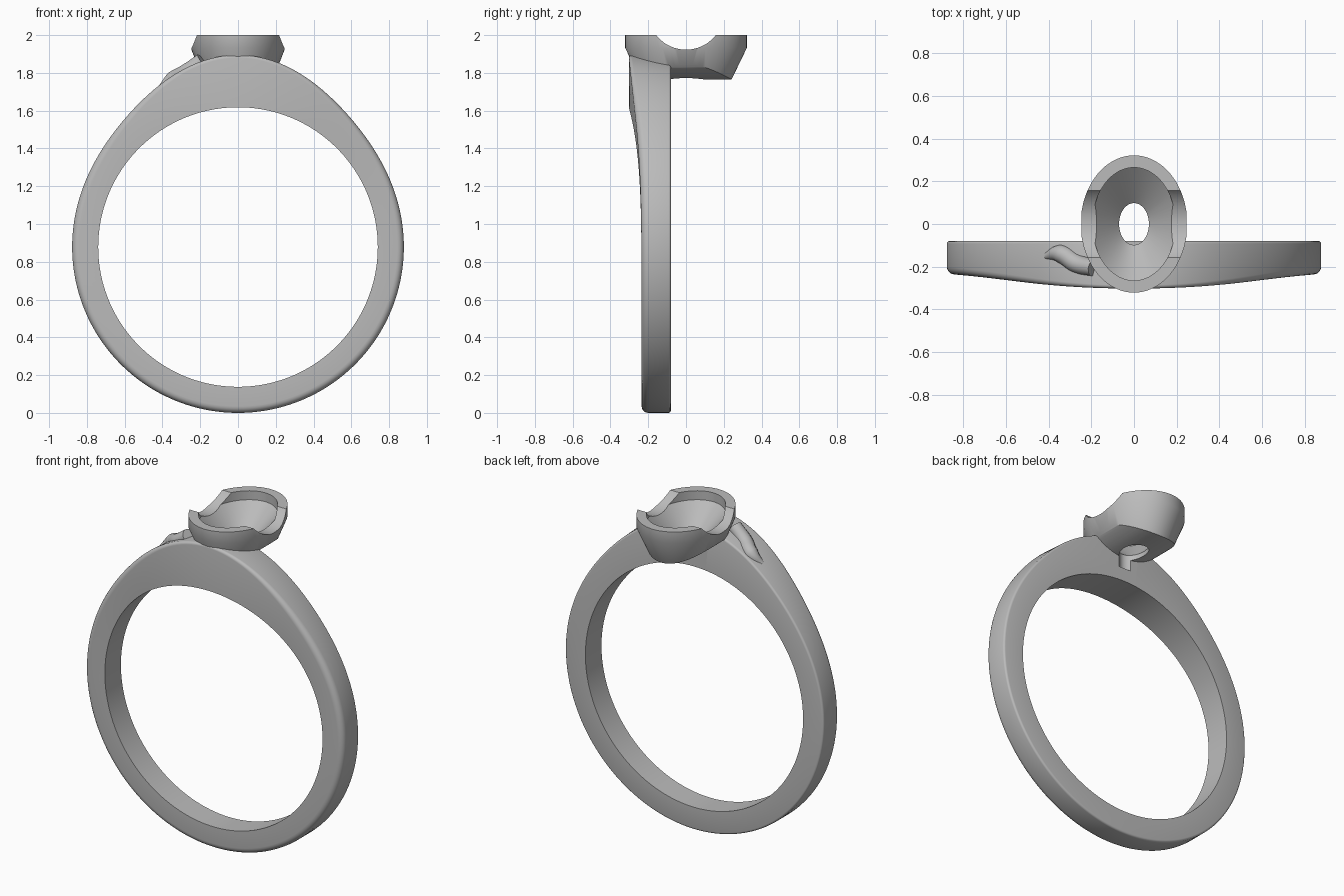
import bpy, bmesh, math
from math import sin, cos, pi, radians
from mathutils import Matrix, Vector

cube = bpy.data.objects.get("Cube")
if cube:
    bpy.data.objects.remove(cube)

metal = bpy.data.materials.new("grey metal")
metal.use_nodes = True
GREY = (0.5, 0.5, 0.5, 1)
metal.diffuse_color = GREY
metal.node_tree.nodes["Principled BSDF"].inputs["Base Color"].default_value = GREY


def make(name, bm):
    bmesh.ops.recalc_face_normals(bm, faces=bm.faces)
    mesh = bpy.data.meshes.new(name)
    bm.to_mesh(mesh)
    bm.free()
    obj = bpy.data.objects.new(name, mesh)
    bpy.context.collection.objects.link(obj)
    mesh.materials.append(metal)
    return obj


def bridge(bm, rings, closed):
    """Skin a list of vertex loops with quads."""
    count = len(rings) if closed else len(rings) - 1
    for i in range(count):
        a, b = rings[i], rings[(i + 1) % len(rings)]
        for j in range(len(a)):
            k = (j + 1) % len(a)
            bm.faces.new((a[j], a[k], b[k], b[j]))
    if not closed:
        bm.faces.new(rings[0])
        bm.faces.new(rings[-1])


def oval_solid(name, levels, sides=96):
    """Stack of ovals given as (x radius, y radius, z)."""
    bm = bmesh.new()
    rings = [[bm.verts.new((rx * cos(2 * pi * j / sides), ry * sin(2 * pi * j / sides), z))
              for j in range(sides)] for rx, ry, z in levels]
    bridge(bm, rings, False)
    return make(name, bm)


def rod(name, radius, z, axis):
    bm = bmesh.new()
    turn = Matrix.Rotation(pi / 2, 4, axis)
    bmesh.ops.create_cone(bm, cap_ends=True, segments=128, radius1=radius, radius2=radius,
                          depth=1, matrix=Matrix.Translation((0, 0, z)) @ turn)
    return make(name, bm)


def boolean(obj, tool, operation):
    mod = obj.modifiers.new("cut", "BOOLEAN")
    mod.object, mod.operation, mod.solver = tool, operation, "EXACT"
    activate(obj)
    bpy.ops.object.modifier_apply(modifier=mod.name)


def activate(obj):
    bpy.ops.object.select_all(action="DESELECT")
    obj.select_set(True)
    bpy.context.view_layer.objects.active = obj


# Band: a rounded section swept round the finger, swelling towards the top
CENTRE, INNER, OUTER, BACK = 0.878, 0.74, 0.878, -0.08


def band_section(t):
    rise = (0.5 + 0.5 * cos(t))
    swell = rise ** 12
    outer = OUTER + 0.139 * swell
    front = -0.235 - 0.068 * rise ** 6
    fillet = 0.035 - 0.02 * swell
    small = 0.012
    points = [(INNER, BACK), (INNER, front)]
    for i in range(6):
        a = i / 5 * pi / 2
        points.append((outer - fillet + fillet * sin(a), front + fillet - fillet * cos(a)))
    rear = outer - 0.018 * swell
    for i in range(4):
        a = i / 3 * pi / 2
        points.append((rear - small + small * cos(a), BACK - small + small * sin(a)))
    return [(r * sin(t), y, CENTRE + r * cos(t)) for r, y in points]


bm = bmesh.new()
STEPS = 180
bridge(bm, [[bm.verts.new(p) for p in band_section(2 * pi * i / STEPS)]
            for i in range(STEPS)], True)
band = make("ring_band", bm)

# Oval stone cup with a tapered, rounded underside
cup = oval_solid("stone_cup", [(0.18, 0.234, 1.75), (0.25, 0.322, 1.932), (0.25, 0.322, 2.0)])
underside = rod("underside_helper", 0.33, 2.095, "X")
boolean(cup, underside, "INTERSECT")

# Hollow seat with a drain hole, and the open saddle through both sides
seat = oval_solid("seat_cutter", [(0.07, 0.098, 1.70), (0.07, 0.098, 1.80),
                                  (0.195, 0.265, 1.945), (0.195, 0.265, 2.1)])
saddle = rod("saddle_cutter", 0.2, 2.123, "Y")
boolean(cup, seat, "DIFFERENCE")
boolean(cup, saddle, "DIFFERENCE")
boolean(band, seat, "DIFFERENCE")

# Curling tendril on the right shoulder
curve = bpy.data.curves.new("shoulder_tendril", "CURVE")
curve.dimensions = "3D"
curve.bevel_depth = 0.045
curve.bevel_resolution = 6
curve.use_fill_caps = True
spline = curve.splines.new("BEZIER")
path = [(-0.41, -0.15, 1.715, 0.4), (-0.345, -0.14, 1.765, 0.95),
        (-0.27, -0.185, 1.805, 1.0), (-0.19, -0.205, 1.865, 0.9)]
spline.bezier_points.add(len(path) - 1)
for point, (x, y, z, size) in zip(spline.bezier_points, path):
    point.co = Vector((x, y, z))
    point.radius = size
    point.handle_left_type = point.handle_right_type = "AUTO"
tendril = bpy.data.objects.new("shoulder_tendril", curve)
bpy.context.collection.objects.link(tendril)
curve.materials.append(metal)
activate(tendril)
bpy.ops.object.convert(target="MESH")
tendril = bpy.context.view_layer.objects.active
boolean(tendril, seat, "DIFFERENCE")

for helper in (underside, seat, saddle):
    bpy.data.objects.remove(helper)

for obj in (band, cup, tendril):
    activate(obj)
    bpy.ops.object.shade_smooth_by_angle(angle=radians(35))
